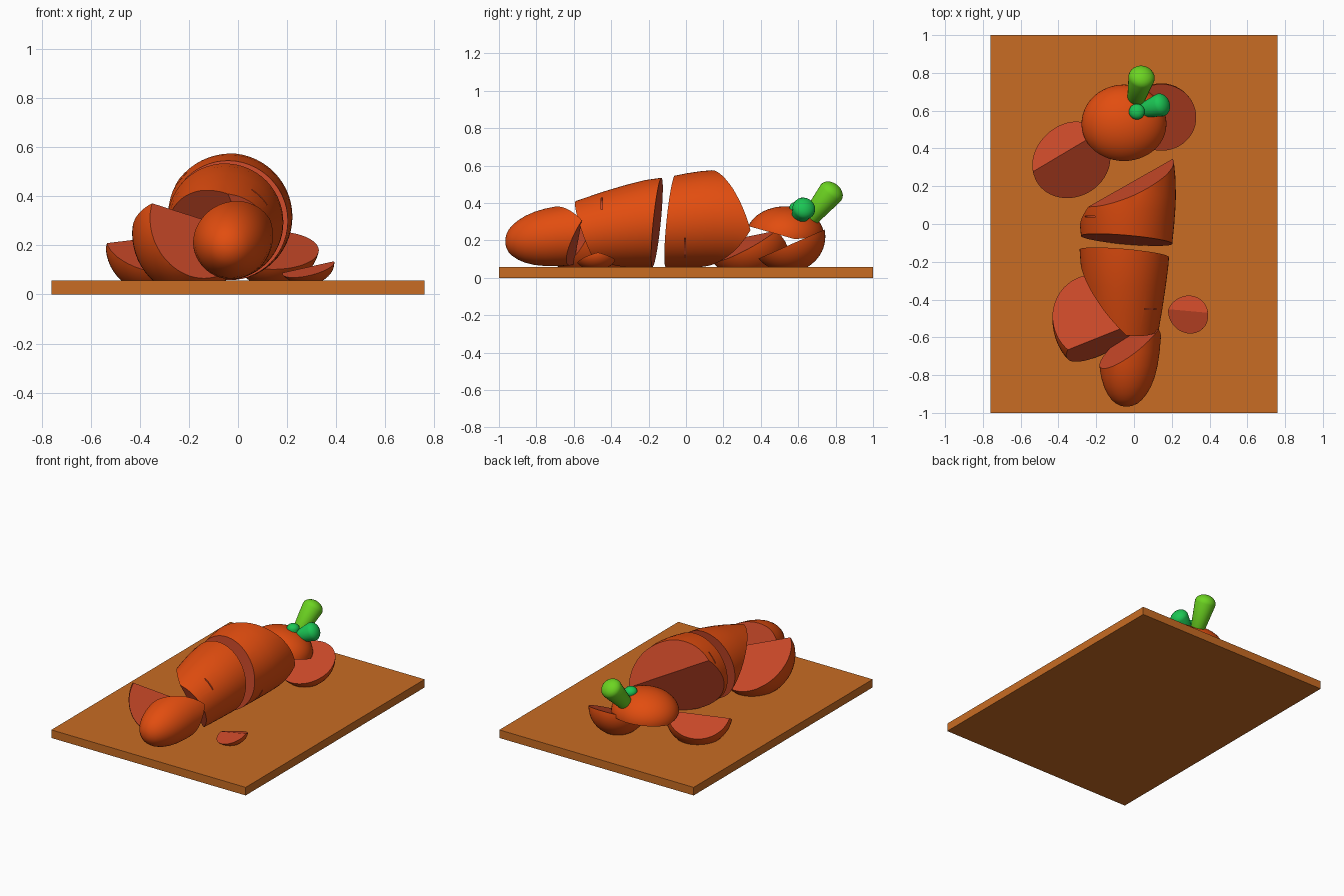
import bpy, bmesh, math
from mathutils import Vector

if "Cube" in bpy.data.objects:
    bpy.data.objects.remove(bpy.data.objects["Cube"])


def material(name, rgb):
    m = bpy.data.materials.new(name)
    lin = [((c / 255 + 0.055) / 1.055) ** 2.4 for c in rgb]
    m.diffuse_color = (*lin, 1)
    m.use_nodes = True
    m.node_tree.nodes["Principled BSDF"].inputs["Base Color"].default_value = m.diffuse_color
    return m


SKIN = material("carrot_orange", (226, 77, 15))
CUT = material("cut_red_orange", (200, 72, 40))
WOOD = material("board_brown", (200, 108, 35))
LIME = material("lime_green", (108, 212, 33))
EMERALD = material("emerald_green", (27, 198, 84))


def finish(bm, name, mats, angle=30):
    bmesh.ops.recalc_face_normals(bm, faces=bm.faces)
    me = bpy.data.meshes.new(name)
    bm.to_mesh(me)
    bm.free()
    for m in mats:
        me.materials.append(m)
    ob = bpy.data.objects.new(name, me)
    bpy.context.collection.objects.link(ob)
    bpy.ops.object.select_all(action='DESELECT')
    ob.select_set(True)
    bpy.context.view_layer.objects.active = ob
    bpy.ops.object.shade_smooth_by_angle(angle=math.radians(angle))
    return ob


def slice_off(bm, cuts):
    # remove everything beyond each plane and cap it with the cut colour
    for point, normal in cuts:
        res = bmesh.ops.bisect_plane(
            bm, geom=bm.verts[:] + bm.edges[:] + bm.faces[:], dist=1e-5,
            plane_co=point, plane_no=Vector(normal).normalized(), clear_outer=True)
        edges = [e for e in res['geom_cut'] if isinstance(e, bmesh.types.BMEdge) and e.is_boundary]
        if edges:
            for f in bmesh.ops.edgeloop_fill(bm, edges=edges)['faces']:
                f.material_index = 1


def root(name, rings, cuts, n=56):
    # lathed root section lying along y; rings are (y, radius, x, z)
    bm = bmesh.new()
    loops = []
    for y, r, cx, cz in rings:
        loops.append([bm.verts.new((cx + r * math.cos(2 * math.pi * i / n), y,
                                    cz + r * math.sin(2 * math.pi * i / n))) for i in range(n)])
    for a, b in zip(loops, loops[1:]):
        for i in range(n):
            j = (i + 1) % n
            bm.faces.new((a[i], a[j], b[j], b[i]))
    bm.faces.new(loops[0])
    bm.faces.new(loops[-1])
    slice_off(bm, cuts)
    return finish(bm, name, [SKIN, CUT])


def chunk(name, centre, radii, cuts):
    # rounded chunk with flat knife cuts
    bm = bmesh.new()
    bmesh.ops.create_uvsphere(bm, u_segments=48, v_segments=28, radius=1)
    for v in bm.verts:
        v.co = Vector(c + p * r for c, p, r in zip(centre, v.co, radii))
    slice_off(bm, cuts)
    return finish(bm, name, [SKIN, CUT])


def stem(name, start, end, r0, r1, mat, n=24):
    # tapered stalk with rounded ends
    a, b = Vector(start), Vector(end)
    d = (b - a).normalized()
    u = d.orthogonal().normalized()
    w = d.cross(u)
    prof = [(-0.4 * r0, 0.3 * r0), (-0.25 * r0, 0.8 * r0), (0, r0)]
    L = (b - a).length
    prof += [(L + 0.75 * r1 * math.sin(t), r1 * math.cos(t)) for t in [0, .3, .6, .9, 1.2, 1.45]]
    bm = bmesh.new()
    loops = [[bm.verts.new(a + d * h + (u * math.cos(2 * math.pi * i / n) + w * math.sin(2 * math.pi * i / n)) * r)
              for i in range(n)] for h, r in prof]
    for p, q in zip(loops, loops[1:]):
        for i in range(n):
            j = (i + 1) % n
            bm.faces.new((p[i], p[j], q[j], q[i]))
    bm.faces.new(loops[0])
    bm.faces.new(loops[-1])
    return finish(bm, name, [mat], 60)


def nick(target, x, y, z, r):
    # thin knife slit in the skin
    bpy.ops.mesh.primitive_cylinder_add(vertices=24, radius=r, depth=0.007,
                                        location=(x, y, z), rotation=(math.pi / 2, 0, 0))
    c = bpy.context.object
    c.name = "slit_cutter"
    c.data.materials.append(CUT)
    c.hide_render = True
    c.display_type = 'WIRE'
    m = target.modifiers.new("slit", 'BOOLEAN')
    m.operation, m.solver, m.object = 'DIFFERENCE', 'EXACT', c


# chopping board
bm = bmesh.new()
bmesh.ops.create_cube(bm, size=1)
for v in bm.verts:
    v.co = Vector((v.co.x * 1.52, v.co.y * 2, v.co.z * 0.057 + 0.0285))
finish(bm, "chopping_board", [WOOD])
FLOOR = ((0, 0, 0.057), (0, 0, -1))

# root tip
tip = [(-0.966, .012), (-0.962, .032), (-0.95, .058), (-0.93, .081), (-0.9, .104), (-0.86, .125),
       (-0.81, .142), (-0.75, .154), (-0.68, .161), (-0.5, .168)]
root("root_tip", [(y, r, -.04 + .05 * (y + .966), .195 + .1 * (y + .966)) for y, r in tip],
     [((-.02, -.70, .38), (-.17, .23, .10)), ((.05, -.6, .16), (.3, .8, -.4)), FLOOR])

# front middle section
front = root("front_root_section",
             [(y, r, -.05, .058 + r) for y, r in
              [(-.7, .155), (-.59, .176), (-.45, .2), (-.33, .218), (-.22, .232), (-.05, .244)]],
             [((-.05, -.135, .5), (.085, 1, -.1)),
              ((-.2, -.4, .41), (-.69, -.58, -.45)),
              ((-.04, -.59, .41), (-.05, -.33, -.12))])
nick(front, .09, -.45, .40, .045)

# back middle section
back = root("back_root_section",
            [(y, r, -.037, .058 + r) for y, r in
             [(-.2, .235), (-.08, .242), (0, .250), (.08, .256), (.15, .259), (.25, .256), (.34, .247), (.45, .23)]],
            [((-.04, -.06, .54), (-.085, -1, .1)),
             ((-.03, .14, .575), (-.35, .87, .3)),
             ((.135, .31, .3), (-.2, .26, -.11))])
nick(back, .155, -.005, .16, .065)
nick(back, -.2, .04, .44, .06)

# crown dome
chunk("crown", (-.053, .53, .225), (.225, .208, .157),
      [((0, .32, .28), (0, -.28, -1)), ((0, .6, .208), (0, .12, -1))])

# loose chunks: left rear, right rear, left front, small right
chunk("left_rear_chunk", (-.33, .325, .2), (.21, .225, .2),
      [((-.53, .28, .21), (-.5, .635, 1)), ((-.53, .28, .21), (.21, -.56, 1)), FLOOR])
chunk("right_rear_chunk", (.145, .545, .22), (.19, .2, .19),
      [((.3, .7, .24), (0, -.44, 1)), FLOOR])
chunk("left_front_chunk", (-.2, -.5, .25), (.232, .285, .25),
      [((-.36, -.67, .375), (.06, .64, 1)), ((-.36, -.67, .375), (1.32, -2.5, 1)),
       ((-.2, -.4, .395), (.69, .58, .45)), FLOOR])
chunk("small_chunk", (.278, -.485, .13), (.115, .118, .09),
      [((.39, -.47, .135), (-.2, .25, 1)), ((.39, -.47, .135), (-.25, -.3, 1)), FLOOR])

# leaf stalks
stem("tall_stalk", (.005, .64, .29), (.04, .775, .455), .042, .07, LIME)
stem("side_stalk", (.03, .595, .31), (.14, .63, .37), .035, .062, EMERALD)
stem("short_stalk", (.02, .585, .29), (.015, .595, .375), .033, .042, EMERALD)
